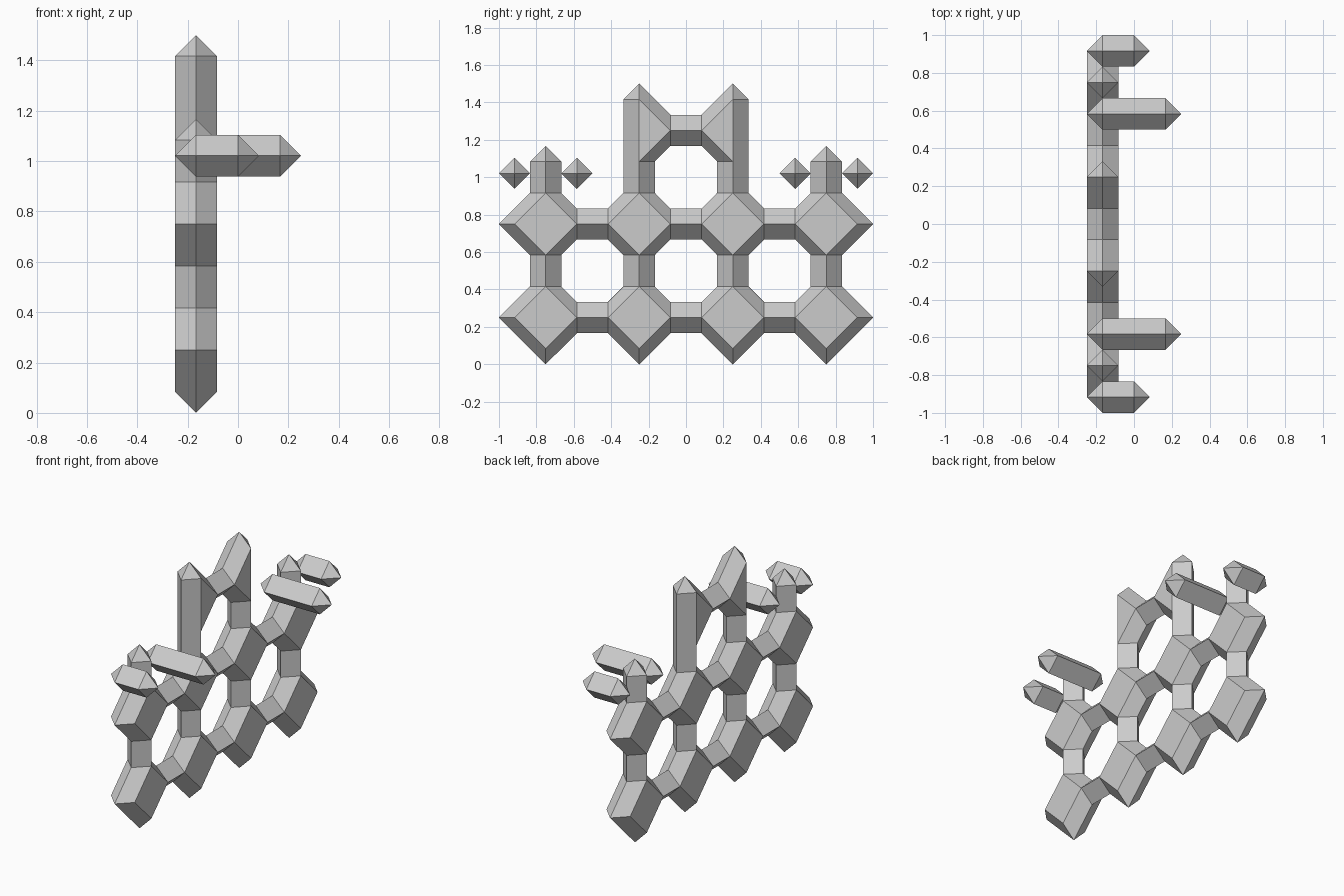
import bpy, bmesh
from mathutils import Vector

if "Cube" in bpy.data.objects:
    bpy.data.objects.remove(bpy.data.objects["Cube"])

U = 1 / 12            # grid unit
X0 = -2 * U           # centre plane of the lattice
X, Y, Z = Vector((1, 0, 0)), Vector((0, 1, 0)), Vector((0, 0, 1))

grey = bpy.data.materials.new("light_grey")
grey.diffuse_color = (0.6, 0.6, 0.6, 1)
grey.use_nodes = True
grey.node_tree.nodes["Principled BSDF"].inputs["Base Color"].default_value = grey.diffuse_color


def add_piece(target, points, clips=()):
    """Convex solid from points, cut open by (point, outward normal) planes."""
    bm = bmesh.new()
    for p in points:
        bm.verts.new(p)
    bmesh.ops.convex_hull(bm, input=bm.verts[:])
    bmesh.ops.dissolve_limit(bm, angle_limit=0.01, verts=bm.verts[:], edges=bm.edges[:])
    for co, no in clips:
        bmesh.ops.bisect_plane(bm, geom=bm.verts[:] + bm.edges[:] + bm.faces[:], dist=1e-4,
                               plane_co=co, plane_no=no, clear_outer=True)
    me = bpy.data.meshes.new("tmp")
    bm.to_mesh(me)
    bm.free()
    target.from_mesh(me)
    bpy.data.meshes.remove(me)


def section(c, a, b):
    """Diamond cross-section around c."""
    return [c + a * U, c - a * U, c + b * U, c - b * U]


def diamond(c):
    """Bevelled diamond plate in the yz plane."""
    pts = []
    for d in (Y, -Y, Z, -Z):
        pts += [c + d * 3 * U, c + d * 2 * U + X * U, c + d * 2 * U - X * U]
    return pts


def open_bar(target, p, q, side):
    """Diamond bar from p to q with open ends."""
    d = (q - p).normalized()
    add_piece(target, section(p - d * U, X, side) + section(q + d * U, X, side),
              [(p, -d), (q, d)])


def finish(bm, name):
    bmesh.ops.remove_doubles(bm, verts=bm.verts[:], dist=1e-3)
    bmesh.ops.recalc_face_normals(bm, faces=bm.faces[:])
    me = bpy.data.meshes.new(name)
    bm.to_mesh(me)
    bm.free()
    me.materials.append(grey)
    bpy.context.collection.objects.link(bpy.data.objects.new(name, me))


# Lattice: two rows of four diamonds joined by bars
frame = bmesh.new()
for row in (3, 9):
    for col in (-9, -3, 3, 9):
        c = Vector((X0, col * U, row * U))
        joins = [Z]
        if row == 9:
            joins.append(-Z)
        if col < 9:
            joins.append(Y)
            open_bar(frame, c + Y * 2 * U, c + Y * 4 * U, Z)
        if col > -9:
            joins.append(-Y)
        add_piece(frame, diamond(c), [(c + d * 2 * U, d) for d in joins])
        if row == 3:
            open_bar(frame, c + Z * 2 * U, c + Z * 4 * U, Y)

for s in (-1, 1):
    # Short outer posts with pointed tops
    base = Vector((X0, 9 * s * U, 11 * U))
    add_piece(frame, section(base - Z * U, X, Y) + section(base + Z * 2 * U, X, Y)
              + [base + Z * 3 * U], [(base, -Z)])
    # Tall inner posts: plain lower part, then outer half plus inner gusset
    base = Vector((X0, 3 * s * U, 11 * U))
    mid = base + Z * 2 * U
    inward = -s * Y
    open_bar(frame, base, mid, Y)
    add_piece(frame, section(base, X, Y) + section(base + Z * 6 * U, X, Y)
              + [base + Z * 7 * U], [(mid, -Z), (base, inward)])
    c = base + Z * 4 * U
    add_piece(frame, diamond(c), [(mid, -Z), (c, -inward), (c + inward * 2 * U, inward)])
# Bridge between the tall posts
open_bar(frame, Vector((X0, -U, 15 * U)), Vector((X0, U, 15 * U)), Z)
finish(frame, "lattice_frame")

# Pointed rods beside the outer posts
for side, s in (("near", -1), ("far", 1)):
    for kind, y, end in (("long", 7, 2), ("short", 11, 0)):
        rod = bmesh.new()
        a = Vector((-2 * U, s * y * U, 1.021))
        b = Vector((end * U, s * y * U, 1.021))
        add_piece(rod, section(a, Y, Z) + section(b, Y, Z) + [a - X * U, b + X * U])
        finish(rod, f"{kind}_rod_{side}")
